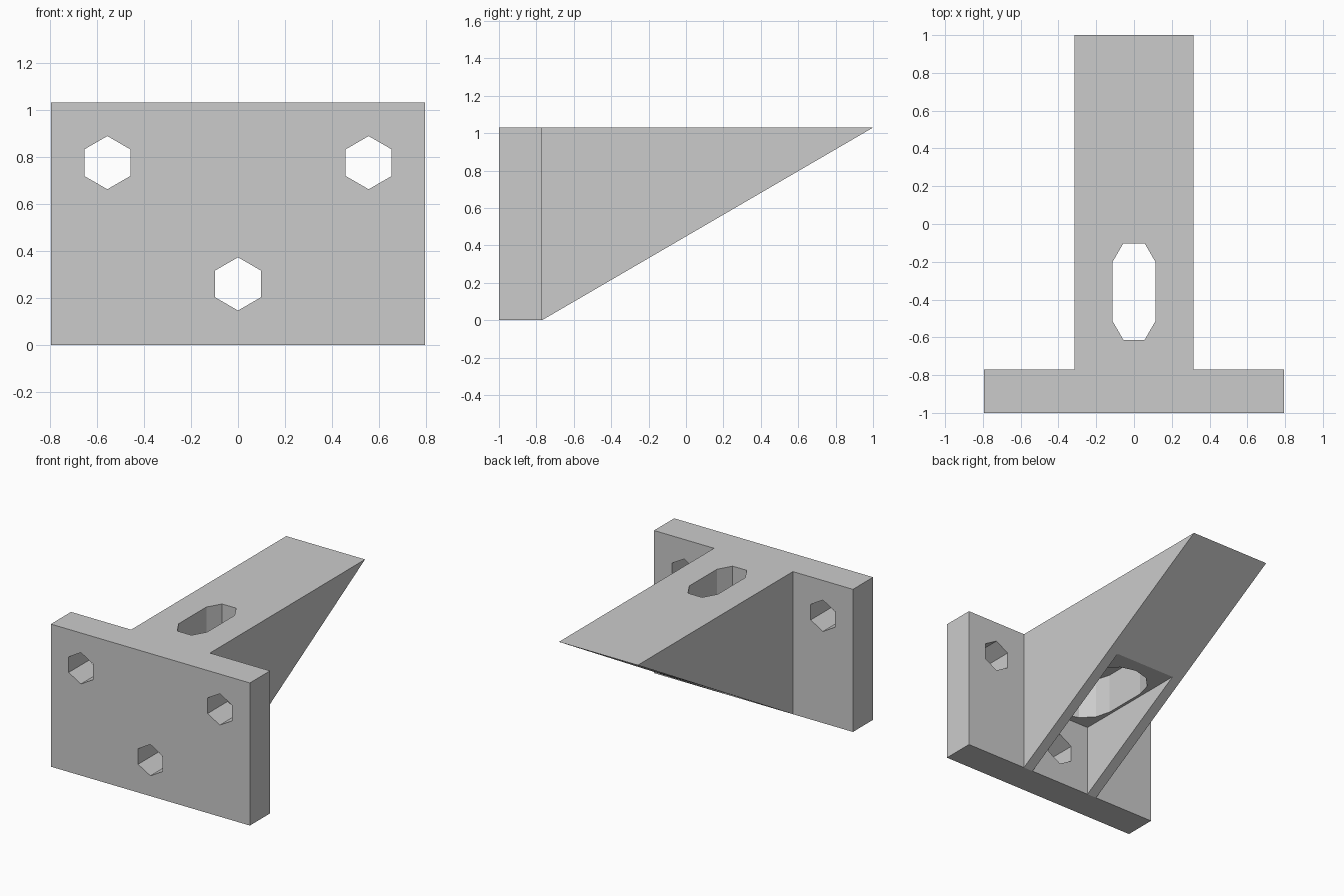
import bpy, bmesh
from math import sin, cos, pi
from mathutils import Vector

if "Cube" in bpy.data.objects:
    bpy.data.objects.remove(bpy.data.objects["Cube"], do_unlink=True)

grey = bpy.data.materials.new("light_grey")
grey.use_nodes = True
grey.diffuse_color = (0.6, 0.6, 0.6, 1)
grey.node_tree.nodes["Principled BSDF"].inputs["Base Color"].default_value = (0.6, 0.6, 0.6, 1)

# Main sizes
HALF_W, H = 0.795, 1.03
FRONT, BACK, TIP = -1.0, -0.77, 1.0
ARM, POCKET, R = 0.315, 0.24, 0.113
SLOT = (-0.515, -0.2)


def prism(name, points, offset):
    """Extrude a closed outline along an offset vector."""
    bm = bmesh.new()
    face = bm.faces.new([bm.verts.new(p) for p in points])
    out = bmesh.ops.extrude_face_region(bm, geom=[face])
    verts = [v for v in out["geom"] if isinstance(v, bmesh.types.BMVert)]
    bmesh.ops.translate(bm, verts=verts, vec=Vector(offset))
    bmesh.ops.recalc_face_normals(bm, faces=bm.faces)
    mesh = bpy.data.meshes.new(name)
    bm.to_mesh(mesh)
    bm.free()
    mesh.materials.append(grey)
    obj = bpy.data.objects.new(name, mesh)
    bpy.context.collection.objects.link(obj)
    return obj


def box(name, x, y0, y1, z0, z1):
    return prism(name, [(-x, y0, z0), (x, y0, z0), (x, y1, z0), (-x, y1, z0)], (0, 0, z1 - z0))


def slot(name, radius, steps, z0, z1):
    """Long hole with rounded ends made of a few straight steps."""
    pts = []
    for end, start in ((SLOT[1], 0), (SLOT[0], pi)):
        for i in range(steps + 1):
            a = start + pi * i / steps
            pts.append((radius * cos(a), end + radius * sin(a), z0))
    return prism(name, pts, (0, 0, z1 - z0))


def combine(target, tool, operation):
    """Apply a boolean and discard the tool."""
    mod = target.modifiers.new(operation, "BOOLEAN")
    mod.operation, mod.solver, mod.object = operation, "EXACT", tool
    bpy.context.view_layer.update()
    graph = bpy.context.evaluated_depsgraph_get()
    mesh = bpy.data.meshes.new_from_object(target.evaluated_get(graph))
    target.modifiers.clear()
    target.data = mesh
    bpy.data.objects.remove(tool, do_unlink=True)


# Mounting plate with the tapering arm behind it
bracket = box("bracket", HALF_W, FRONT, BACK, 0, H)
arm = prism("arm", [(-ARM, -0.9, 0), (-ARM, BACK, 0), (-ARM, TIP, H), (-ARM, -0.9, H)],
            (2 * ARM, 0, 0))
combine(bracket, arm, "UNION")

# Hollow under the arm, then the stepped slot up through its top
combine(bracket, box("pocket", POCKET, BACK, 0.3, -0.2, H / 2), "DIFFERENCE")
combine(bracket, slot("wide_slot", 0.22, 6, 0.4, 0.8), "DIFFERENCE")
combine(bracket, slot("top_slot", R, 3, 0.6, 1.2), "DIFFERENCE")

# Three six-sided screw holes through the plate
for cx, cz in ((-0.555, 0.775), (0.555, 0.775), (0, 0.26)):
    ring = [(cx + R * sin(i * pi / 3), -1.1, cz + R * cos(i * pi / 3)) for i in range(6)]
    combine(bracket, prism("screw_hole", ring, (0, 0.43, 0)), "DIFFERENCE")

bracket.data.materials.clear()
bracket.data.materials.append(grey)
for poly in bracket.data.polygons:
    poly.material_index = 0
    poly.use_smooth = False
